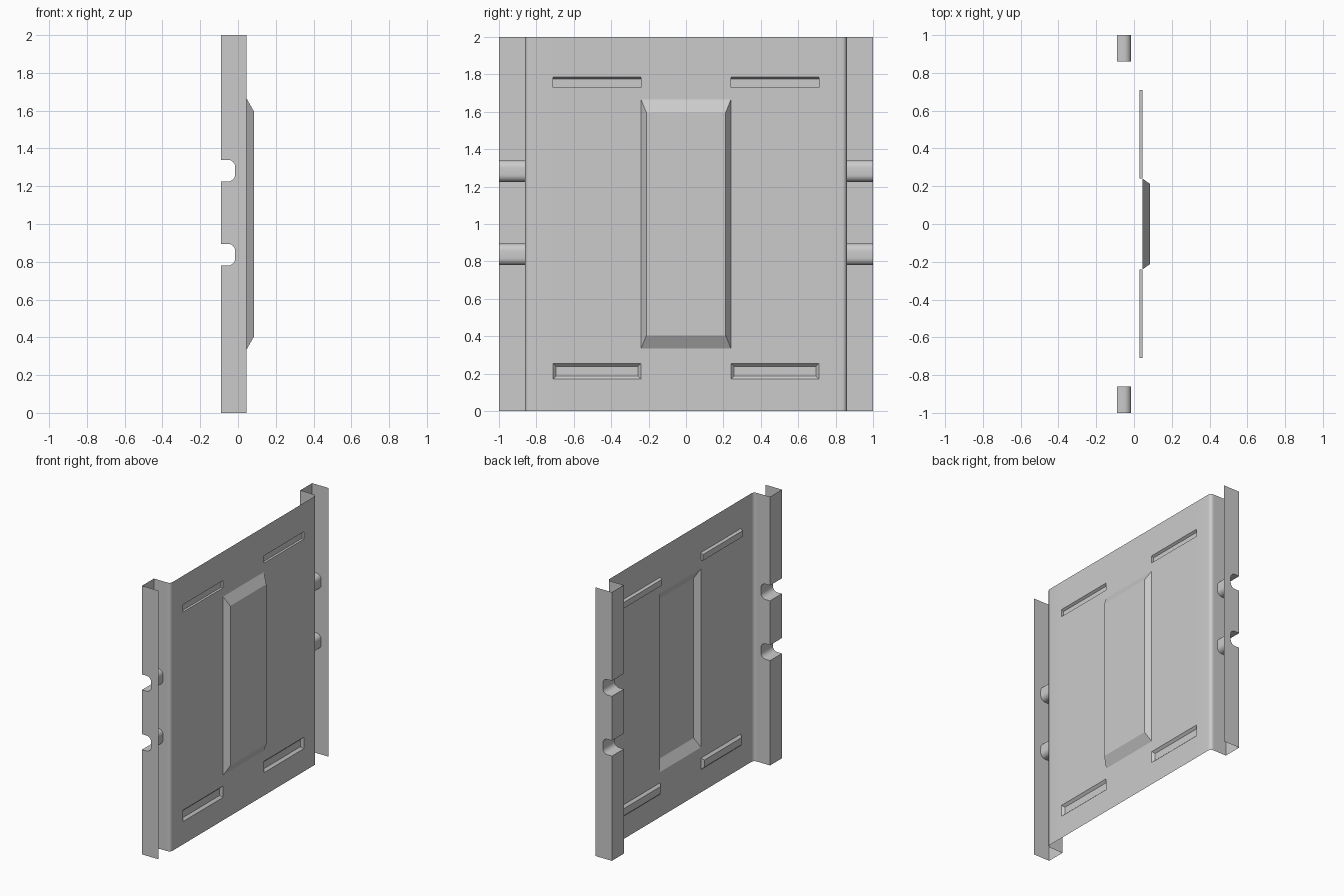
import bpy, bmesh
from math import sin, cos, pi

if "Cube" in bpy.data.objects:
    bpy.data.objects.remove(bpy.data.objects["Cube"])

FACE, BACK, H = 0.045, -0.09, 2.0      # panel plane, rear plane, height
WALL, OUT, R = 0.86, 1.0, 0.025        # channel wall, outer flange, bend radius


def face(bm, pts):
    bm.faces.new([bm.verts.new(p) for p in pts])


def finish(bm, name):
    bmesh.ops.remove_doubles(bm, verts=bm.verts, dist=1e-5)
    bmesh.ops.recalc_face_normals(bm, faces=bm.faces)
    me = bpy.data.meshes.new(name)
    bm.to_mesh(me)
    bm.free()
    ob = bpy.data.objects.new(name, me)
    bpy.context.collection.objects.link(ob)
    bpy.ops.object.select_all(action='DESELECT')
    ob.select_set(True)
    bpy.context.view_layer.objects.active = ob
    bpy.ops.object.shade_smooth_by_angle(angle=0.45)
    return ob


def pressing(bm, outer, inner, x):
    """Pressed pocket or boss: sloped sides and a flat floor. Rects are y0, y1, z0, z1."""
    def ring(r, px):
        y0, y1, z0, z1 = r
        return [(px, y0, z0), (px, y1, z0), (px, y1, z1), (px, y0, z1)]
    a, b = ring(outer, FACE), ring(inner, x)
    face(bm, b)
    for i in range(4):
        j = (i + 1) % 4
        face(bm, [a[i], a[j], b[j], b[i]])


# Pressed features: outer rectangle, inner rectangle, depth plane
features = [((-0.24, 0.24, 0.335, 1.665), (-0.212, 0.212, 0.405, 1.595), 0.085)]
for y0, y1 in ((-0.71, -0.24), (0.24, 0.71)):
    features.append(((y0, y1, 0.17, 0.255), (y0 + .016, y1 - .016, 0.186, 0.239), 0.028))
    features.append(((y0, y1, 1.73, 1.785), (y0, y1, 1.73, 1.775), 0.028))

# Main panel with rounded side bends; cells under features stay open
bend = [(FACE - R + R * cos(t), WALL - R + R * sin(t))
        for t in (i * pi / 12 for i in range(7))]
cols = [(x, -y) for x, y in reversed(bend)]
cols += [(FACE, y) for y in (-0.71, -0.24, 0.24, 0.71)] + bend
rows = [0, 0.17, 0.255, 0.335, 1.665, 1.73, 1.785, H]
bm = bmesh.new()
for (xa, ya), (xb, yb) in zip(cols, cols[1:]):
    for z0, z1 in zip(rows, rows[1:]):
        cy, cz = (ya + yb) / 2, (z0 + z1) / 2
        if not any(o[0] < cy < o[1] and o[2] < cz < o[3] for o, _, _ in features):
            face(bm, [(xa, ya, z0), (xb, yb, z0), (xb, yb, z1), (xa, ya, z1)])
for f in features:
    pressing(bm, *f)
finish(bm, "pressed_panel")

# Rear edge outline (x, z) with two round-cornered notches
NX, NR = -0.015, 0.038
edge = [(BACK, 0)]
for z0, z1 in ((0.78, 0.895), (1.225, 1.34)):
    edge.append((BACK, z0))
    for cz, start in ((z0 + NR, -pi / 2), (z1 - NR, 0)):
        for i in range(7):
            t = start + i * pi / 12
            edge.append((NX - NR + NR * cos(t), cz + NR * sin(t)))
    edge.append((BACK, z1))
edge.append((BACK, H))

# Side channels: inner wall, rear web following the notches, outer flange
for s, name in ((-1, "side_channel_front"), (1, "side_channel_rear")):
    bm = bmesh.new()
    for y, x in ((WALL, FACE - R), (OUT, FACE)):
        face(bm, [(px, s * y, pz) for px, pz in edge + [(x, H), (x, 0)]])
    for (xa, za), (xb, zb) in zip(edge, edge[1:]):
        face(bm, [(xa, s * WALL, za), (xa, s * OUT, za), (xb, s * OUT, zb), (xb, s * WALL, zb)])
    finish(bm, name)
